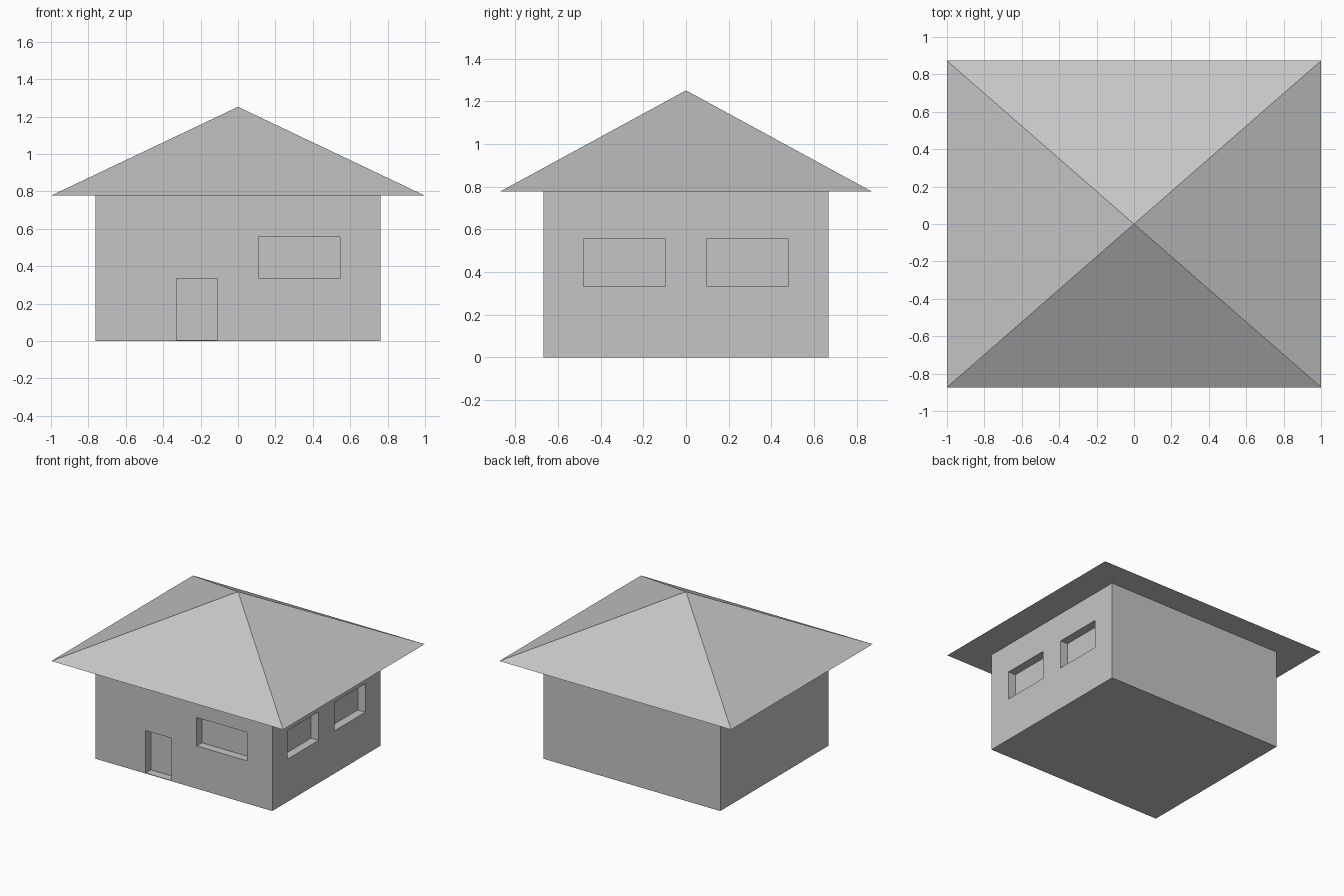
import bpy
import bmesh

default_cube = bpy.data.objects.get("Cube")
if default_cube:
    bpy.data.objects.remove(default_cube, do_unlink=True)

# Single plain grey
grey = bpy.data.materials.new("plain_grey")
grey.use_nodes = True
colour = (0.56, 0.56, 0.56, 1)
grey.diffuse_color = colour
grey.node_tree.nodes["Principled BSDF"].inputs["Base Color"].default_value = colour

WALL_X, WALL_Y, EAVES = 0.763, 0.667, 0.777
ROOF_X, ROOF_Y, APEX = 1.0, 0.873, 1.252
DEPTH = 0.065


def add_object(name, bm):
    bmesh.ops.recalc_face_normals(bm, faces=bm.faces)
    mesh = bpy.data.meshes.new(name)
    bm.to_mesh(mesh)
    bm.free()
    mesh.materials.append(grey)
    obj = bpy.data.objects.new(name, mesh)
    bpy.context.collection.objects.link(obj)
    return obj


def box(name, low, high):
    bm = bmesh.new()
    bmesh.ops.create_cube(bm, size=1)
    for v in bm.verts:
        v.co = [h if c > 0 else l for c, l, h in zip(v.co, low, high)]
    return add_object(name, bm)


def recess(wall, name, low, high):
    """Cut a box-shaped recess into the wall block."""
    cutter = box(name + "_cutter", low, high)
    cutter.hide_render = True
    mod = wall.modifiers.new(name, "BOOLEAN")
    mod.operation = "DIFFERENCE"
    mod.solver = "EXACT"
    mod.object = cutter
    bpy.context.view_layer.objects.active = wall
    bpy.ops.object.modifier_apply(modifier=mod.name)
    bpy.data.objects.remove(cutter, do_unlink=True)


# Wall block
walls = box("walls", (-WALL_X, -WALL_Y, 0), (WALL_X, WALL_Y, EAVES))

# Door and window on the front wall
for name, x0, x1, z0, z1 in (("door", -0.33, -0.11, 0.004, 0.335),
                             ("front_window", 0.11, 0.545, 0.333, 0.555)):
    recess(walls, name, (x0, -WALL_Y - 0.1, z0), (x1, -WALL_Y + DEPTH, z1))

# Pair of windows on the right-hand wall
for name, y0, y1 in (("side_window_front", -0.48, -0.097),
                     ("side_window_back", 0.097, 0.48)):
    recess(walls, name, (WALL_X - DEPTH, y0, 0.333), (WALL_X + 0.1, y1, 0.555))

# Pyramid roof with wide eaves and a flat underside
bm = bmesh.new()
corners = [bm.verts.new((sx * ROOF_X, sy * ROOF_Y, EAVES))
           for sx, sy in ((-1, -1), (1, -1), (1, 1), (-1, 1))]
apex = bm.verts.new((0, 0, APEX))
bm.faces.new(corners)
for i, corner in enumerate(corners):
    bm.faces.new((corner, corners[(i + 1) % 4], apex))
add_object("roof", bm)
